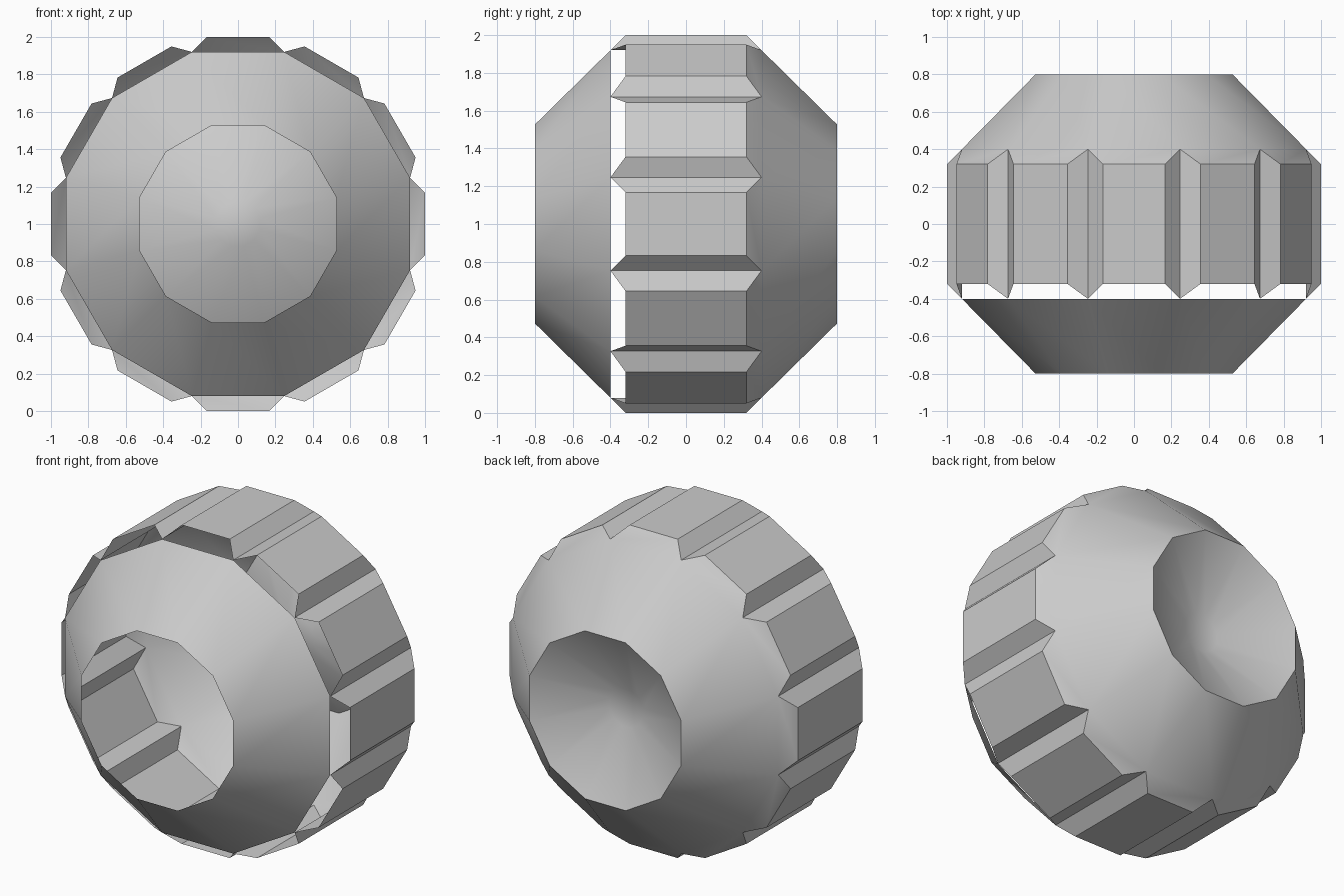
import bpy, bmesh
from math import cos, sin, radians
from mathutils import Vector

if "Cube" in bpy.data.objects:
    bpy.data.objects.remove(bpy.data.objects["Cube"])

SIDES = 12
CENTRE = Vector((0, 0, 1))
R = 0.92 / cos(radians(15))

# Wheel profile (radius, y): open front rim, sidewalls, tread band, dished back hub
profile = [(0.545, -0.8), (R, -0.4), (R, 0.4), (0.545, 0.8), (0.122, 0.59)]

bm = bmesh.new()
rings = []
for r, y in profile:
    angles = [radians(15 + 360 / SIDES * i) for i in range(SIDES)]
    rings.append([bm.verts.new((r * cos(a), y, 1 + r * sin(a))) for a in angles])

strips = []
for a, b in zip(rings, rings[1:]):
    strips.append([bm.faces.new((a[i], b[i], b[(i + 1) % SIDES], a[(i + 1) % SIDES]))
                   for i in range(SIDES)])
bm.faces.new(rings[-1])

# Turn every face away from the wheel centre
bm.normal_update()
for f in bm.faces:
    if f.normal.dot(f.calc_center_median() - CENTRE) < 0:
        f.normal_flip()
bm.normal_update()

# Raised tread blocks with bevelled sides
bmesh.ops.inset_individual(bm, faces=strips[1], thickness=0.08, depth=0.08,
                           use_even_offset=True)

# Tread blocks are open along the front edge
gaps = [f for f in bm.faces if -0.39 < f.calc_center_median().y < -0.3]
bmesh.ops.delete(bm, geom=gaps, context='FACES')

mesh = bpy.data.meshes.new("wheel")
bm.to_mesh(mesh)
bm.free()
wheel = bpy.data.objects.new("wheel", mesh)
bpy.context.collection.objects.link(wheel)
bpy.context.view_layer.objects.active = wheel
wheel.select_set(True)
bpy.ops.object.shade_smooth_by_angle(angle=radians(30))
